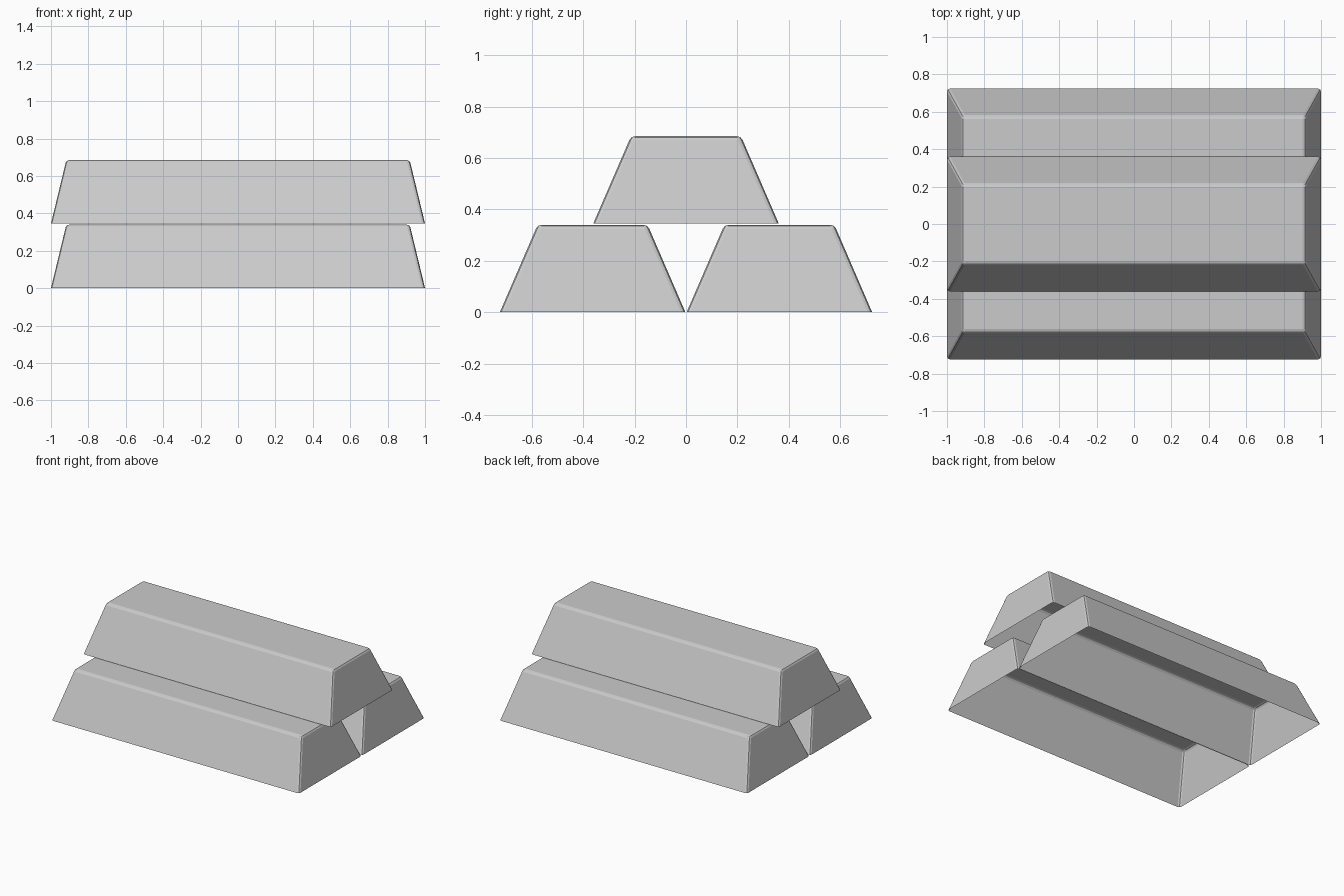
import bpy
import bmesh

if "Cube" in bpy.data.objects:
    bpy.data.objects.remove(bpy.data.objects["Cube"])

LENGTH, WIDTH, HEIGHT = 2.0, 0.722, 0.34
TOP_X, TOP_Y = 0.918, 0.214   # half sizes of the top face
BEVEL = 0.016


def ingot(name, y, z):
    """Tapered open-bottomed bar with softened top and corner edges."""
    bm = bmesh.new()
    bmesh.ops.create_cube(bm, size=1.0)
    for v in bm.verts:
        top = v.co.z > 0
        half_x, half_y = (TOP_X, TOP_Y) if top else (LENGTH / 2, WIDTH / 2)
        v.co = (half_x if v.co.x > 0 else -half_x,
                half_y if v.co.y > 0 else -half_y,
                HEIGHT if top else 0.0)
    soft = [e for e in bm.edges if max(v.co.z for v in e.verts) > 0]
    bmesh.ops.bevel(bm, geom=soft, offset=BEVEL, offset_type='OFFSET',
                    segments=2, profile=0.5, affect='EDGES')
    bmesh.ops.recalc_face_normals(bm, faces=bm.faces)
    # The underside is open: the bar is a shell
    base = [f for f in bm.faces if all(v.co.z < 1e-4 for v in f.verts)]
    bmesh.ops.delete(bm, geom=base, context='FACES')
    mesh = bpy.data.meshes.new(name)
    bm.to_mesh(mesh)
    bm.free()
    obj = bpy.data.objects.new(name, mesh)
    obj.location = (0, y, z)
    bpy.context.collection.objects.link(obj)


# Two bars side by side, one stacked across the gap
ingot("front_ingot", -0.3635, 0.0)
ingot("back_ingot", 0.3635, 0.0)
ingot("top_ingot", 0.0, 0.345)
